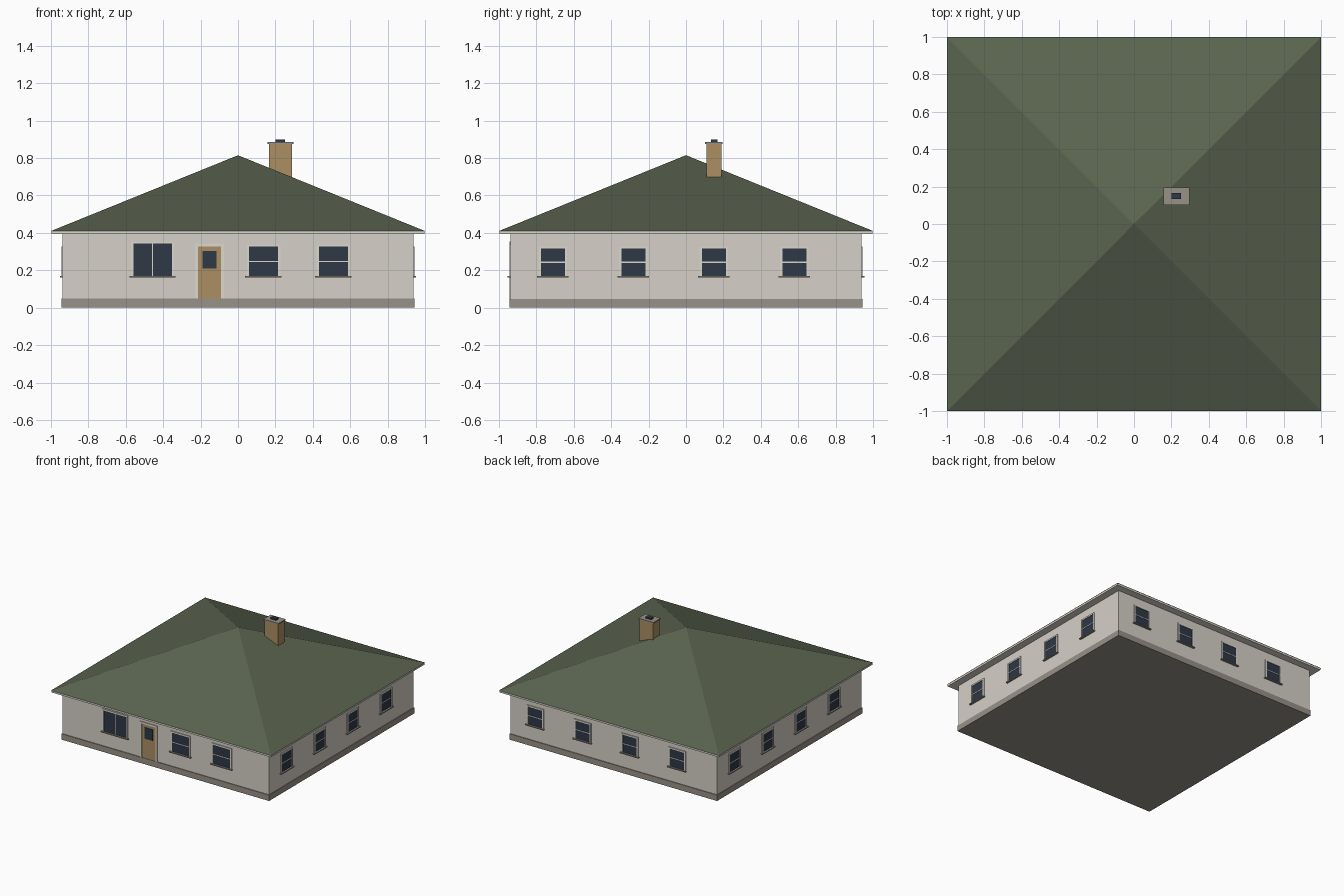
import bpy
import bmesh
from math import pi
from mathutils import Matrix

default = bpy.data.objects.get("Cube")
if default:
    bpy.data.objects.remove(default, do_unlink=True)


def material(name, r, g, b):
    """Flat material from 8-bit display values, stored as linear."""
    col = [((c / 255 + 0.055) / 1.055) ** 2.4 for c in (r, g, b)] + [1.0]
    mat = bpy.data.materials.new(name)
    mat.use_nodes = True
    mat.diffuse_color = col
    bsdf = mat.node_tree.nodes["Principled BSDF"]
    bsdf.inputs["Base Color"].default_value = col
    bsdf.inputs["Roughness"].default_value = 0.9
    return mat


WALL = material("wall_render", 214, 209, 200)
TRIM = material("pale_trim", 220, 216, 207)
STONE = material("grey_stone", 152, 146, 135)
ROOF = material("green_roof", 90, 99, 79)
WOOD = material("tan_wood", 172, 143, 99)
GLASS = material("dark_glass", 46, 56, 70)


def finish(bm, name, mat):
    mesh = bpy.data.meshes.new(name)
    bm.to_mesh(mesh)
    bm.free()
    mesh.materials.append(mat)
    obj = bpy.data.objects.new(name, mesh)
    bpy.context.collection.objects.link(obj)
    return obj


def box(name, mat, x, y, z, side=0):
    """Box from (min, max) ranges, turned by quarter turns onto a side."""
    bm = bmesh.new()
    bmesh.ops.create_cube(bm, size=1)
    for v in bm.verts:
        v.co = [a + (b - a) * (c + 0.5) for (a, b), c in zip((x, y, z), v.co)]
    bm.transform(Matrix.Rotation(side * pi / 2, 4, "Z"))
    return finish(bm, name, mat)


HALF = 0.937    # wall face distance from the centre
RIM = 0.012     # window frame width


def on_wall(name, mat, u, z, depth, side):
    """Plate standing out from a wall by depth."""
    return box(name, mat, u, (-HALF - depth, -HALF + 0.01), z, side)


def frame(name, u, z, rim, side, bottom=True):
    """Raised border around an opening."""
    (u0, u1), (z0, z1) = u, z
    on_wall(name + "_left", TRIM, (u0 - rim, u0), (z0, z1 + rim), 0.007, side)
    on_wall(name + "_right", TRIM, (u1, u1 + rim), (z0, z1 + rim), 0.007, side)
    on_wall(name + "_top", TRIM, (u0, u1), (z1, z1 + rim), 0.007, side)


def window(name, u, z, side, upright=False):
    """Glass, frame, glazing bar and sill."""
    (u0, u1), (z0, z1) = u, z
    on_wall(name + "_glass", GLASS, u, z, 0.002, side)
    frame(name + "_frame", u, z, RIM, side)
    um, zm = (u0 + u1) / 2, (z0 + z1) / 2
    bar = ((um - 0.003, um + 0.003), z) if upright else (u, (zm - 0.003, zm + 0.003))
    on_wall(name + "_bar", TRIM, *bar, 0.005, side)
    on_wall(name + "_sill", STONE, (u0 - 0.021, u1 + 0.019), (z0 - 0.008, z0), 0.016, side)


# Body
box("plinth", STONE, (-0.943, 0.943), (-0.943, 0.943), (0, 0.048))
box("walls", WALL, (-HALF, HALF), (-HALF, HALF), (0.04, 0.4))

# Roof: eaves board and four-sided pyramid
box("eaves", TRIM, (-0.997, 0.997), (-0.997, 0.997), (0.394, 0.41))
bm = bmesh.new()
base = [bm.verts.new((x, y, 0.41)) for x, y in ((-1, -1), (1, -1), (1, 1), (-1, 1))]
peak = bm.verts.new((0, 0, 0.815))
bm.faces.new(base[::-1])
for i in range(4):
    bm.faces.new((base[i], base[(i + 1) % 4], peak))
finish(bm, "roof", ROOF)

# Chimney
box("chimney", WOOD, (0.166, 0.289), (0.109, 0.189), (0.6, 0.876))
box("chimney_cap", STONE, (0.159, 0.296), (0.102, 0.196), (0.876, 0.886))
box("chimney_flue", GLASS, (0.2, 0.251), (0.134, 0.167), (0.886, 0.898))

# Front windows
window("large_window", (-0.56, -0.354), (0.17, 0.342), 0, upright=True)
for i, u in enumerate((0.059, 0.433)):
    window(f"front_window_{i + 1}", (u, u + 0.155), (0.17, 0.326), 0)

# Front door
door_u, door_z = (-0.214, -0.091), (0.048, 0.327)
on_wall("door", WOOD, door_u, door_z, 0.003, 0)
on_wall("door_glass", GLASS, (-0.19, -0.115), (0.21, 0.303), 0.006, 0)
frame("door_frame", door_u, door_z, 0.015, 0)

# Four windows on each remaining wall
for side, label in ((1, "left"), (2, "back"), (3, "right")):
    for i in range(4):
        mid = -0.711 + i * 0.43
        window(f"{label}_window_{i + 1}", (mid - 0.064, mid + 0.064), (0.17, 0.316), side)
